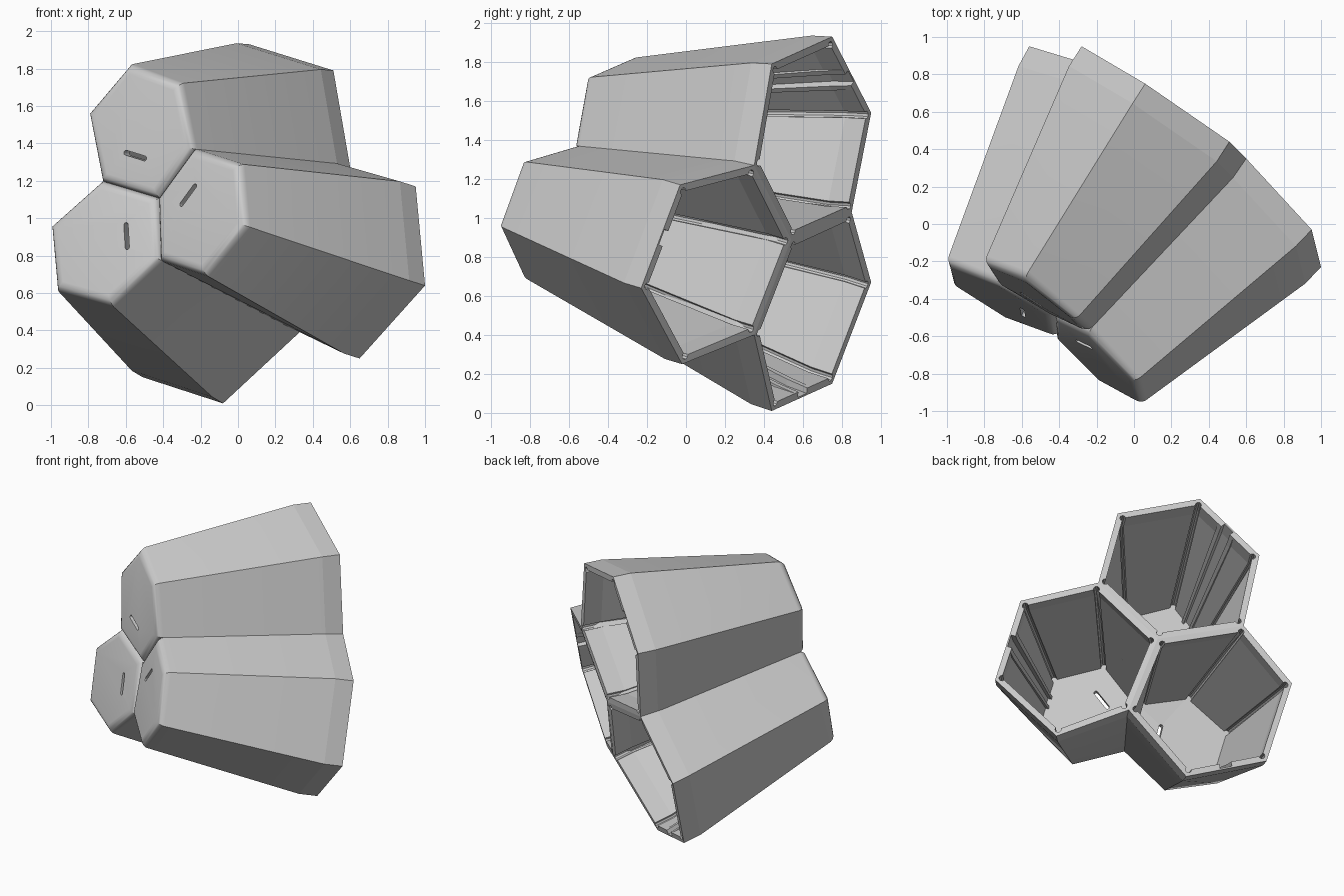
import bpy, bmesh, math
from mathutils import Vector, Matrix

cube = bpy.data.objects.get("Cube")
if cube:
    bpy.data.objects.remove(cube, do_unlink=True)

grey = bpy.data.materials.new("light grey plastic")
grey.use_nodes = True
colour = (0.6, 0.6, 0.6, 1)
grey.diffuse_color = colour
grey.node_tree.nodes["Principled BSDF"].inputs["Base Color"].default_value = colour

# Shared corners: the point where all cells meet, then the ring around the cluster,
# each given at the narrow closed end and at the wide open end
hub = ((-.43, -.48, 1.11), (.25, .54, .89))
ring = [
    ((-.24, -.57, 1.37), (.60, .35, 1.27)),
    ((-.31, -.51, 1.72), (.51, .44, 1.79)),
    ((-.58, -.28, 1.82), (.06, .75, 1.93)),
    ((-.80, -.20, 1.56), (-.28, .95, 1.54)),
    ((-.73, -.31, 1.20), (-.23, .85, 1.03)),
    ((-1.0, -.20, .96), (-.56, .95, .67)),
    ((-.97, -.32, .62), (-.51, .75, .15)),
    ((-.68, -.50, .54), (-.08, .44, .01)),
    ((-.42, -.60, .78), (.34, .35, .40)),
    ((-.18, -.84, .70), (.65, -.02, .25)),
    ((.04, -.96, .96), (1.0, -.23, .64)),
    ((.01, -.84, 1.29), (.95, -.03, 1.17)),
]
SIDES = 6
ARC = 6            # segments of each round corner groove
CHANNEL_SIDE = 3   # wall that carries the cable channel
SLOT_SIDE = 5      # wall that the front slot runs beside


def centre(points):
    return sum(points, Vector()) / len(points)


def scaled(points, factor, shift):
    c = centre(points)
    return [c + (p - c) * factor + shift for p in points]


def inner_profile(corners, axis, rail, groove):
    """Cavity outline: round groove in each corner, railed channel in one wall."""
    c = centre(corners)
    turn = 1 if (corners[0] - c).cross(corners[1] - c).dot(axis) > 0 else -1
    points, middles = [], []
    for i, p in enumerate(corners):
        after = corners[(i + 1) % SIDES]
        back = (corners[i - 1] - p).normalized()
        middles.append(len(points) + ARC // 2)
        for k in range(ARC + 1):
            angle = turn * math.radians(240) * k / ARC
            points.append(p + Matrix.Rotation(angle, 3, axis) @ back * .02)
        if i == CHANNEL_SIDE:
            inward = (c - (p + after) / 2).normalized()
            steps = ((.36, 0), (.36, rail), (.42, rail), (.42, -groove),
                     (.58, -groove), (.58, rail), (.64, rail), (.64, 0))
            points += [p.lerp(after, t) + inward * h for t, h in steps]
    return points, middles


def slot_cutter(front, axis):
    """Rounded bar passing through the front panel."""
    a, b = front[SLOT_SIDE], front[0]
    along = (b - a).normalized()
    across = axis.cross(along).normalized()
    middle = centre(front).lerp((a + b) / 2, .42)
    bm = bmesh.new()
    outline = []
    for end in (1, -1):
        for k in range(7):
            t = math.pi * (k / 6 - .5)
            outline.append(middle - axis * .1 + end * (
                along * (.062 + .013 * math.cos(t)) + across * .013 * math.sin(t)))
    face = bm.faces.new([bm.verts.new(p) for p in outline])
    extruded = bmesh.ops.extrude_face_region(bm, geom=[face])["geom"]
    bmesh.ops.translate(bm, vec=axis * .25,
                        verts=[g for g in extruded if isinstance(g, bmesh.types.BMVert)])
    bmesh.ops.recalc_face_normals(bm, faces=bm.faces)
    return make_object("slot_cutter", bm)


def make_object(name, bm):
    mesh = bpy.data.meshes.new(name)
    bm.to_mesh(mesh)
    bm.free()
    mesh.materials.append(grey)
    obj = bpy.data.objects.new(name, mesh)
    bpy.context.collection.objects.link(obj)
    return obj


def build_cell(name, pairs):
    front = [Vector(f) for f, r in pairs]
    rim = [Vector(r) for f, r in pairs]
    axis = (centre(rim) - centre(front)).normalized()
    # lengthen slightly so the rounded front edge keeps the full size
    front = [f + (f - r).normalized() * .012 for f, r in zip(front, rim)]
    collar = [r - axis * .125 for r in rim]

    bm = bmesh.new()

    def add(points):
        return [bm.verts.new(p) for p in points]

    def bridge(a, b):
        n = len(a)
        for i in range(n):
            j = (i + 1) % n
            bm.faces.new((a[i], a[j], b[j], b[i]))

    # Outer shell: front panel, tapered walls and straight collar
    outer = [add(points) for points in (front, collar, rim)]
    panel = bm.faces.new(outer[0])
    bridge(outer[0], outer[1])
    bridge(outer[1], outer[2])

    # Cavity: floor, tapered walls and collar
    stations = ((scaled(front, .9, axis * .05), .02, .004),
                (scaled(collar, .915, Vector()), .012, .025),
                (scaled(rim, .915, Vector()), 0, .03))
    inner = []
    for corners, rail, groove in stations:
        points, middles = inner_profile(corners, axis, rail, groove)
        inner.append(add(points))
    bm.faces.new(inner[0])
    bridge(inner[0], inner[1])
    bridge(inner[1], inner[2])

    # Rim, one face for each side
    mouth = inner[2]
    for i in range(SIDES):
        j = (i + 1) % SIDES
        stop = middles[j] + (len(mouth) if j == 0 else 0)
        edge = [mouth[k % len(mouth)] for k in range(stop, middles[i] - 1, -1)]
        bm.faces.new([outer[2][i], outer[2][j]] + edge)

    bmesh.ops.recalc_face_normals(bm, faces=bm.faces)
    for loop in (outer[1], inner[1]):
        for k, v in enumerate(loop):
            bm.edges.get((v, loop[k - 1])).smooth = False
    bmesh.ops.bevel(bm, geom=list(panel.edges), offset=.045, segments=5,
                    profile=.5, affect='EDGES')
    cell = make_object(name, bm)

    # Slot through the front panel
    cutter = slot_cutter(front, axis)
    cutter.hide_render = True
    cut = cell.modifiers.new("slot", 'BOOLEAN')
    cut.operation = 'DIFFERENCE'
    cut.solver = 'EXACT'
    cut.object = cutter
    bpy.ops.object.select_all(action='DESELECT')
    cell.select_set(True)
    bpy.context.view_layer.objects.active = cell
    bpy.ops.object.modifier_apply(modifier=cut.name)
    bpy.data.objects.remove(cutter, do_unlink=True)
    bpy.ops.object.shade_smooth_by_angle(angle=math.radians(30))


# Three cells packed around the hub
for k, name in enumerate(("upper_cell", "lower_right_cell", "lower_left_cell")):
    build_cell(name, [hub] + [ring[(4 * k + n) % len(ring)] for n in range(5)])
